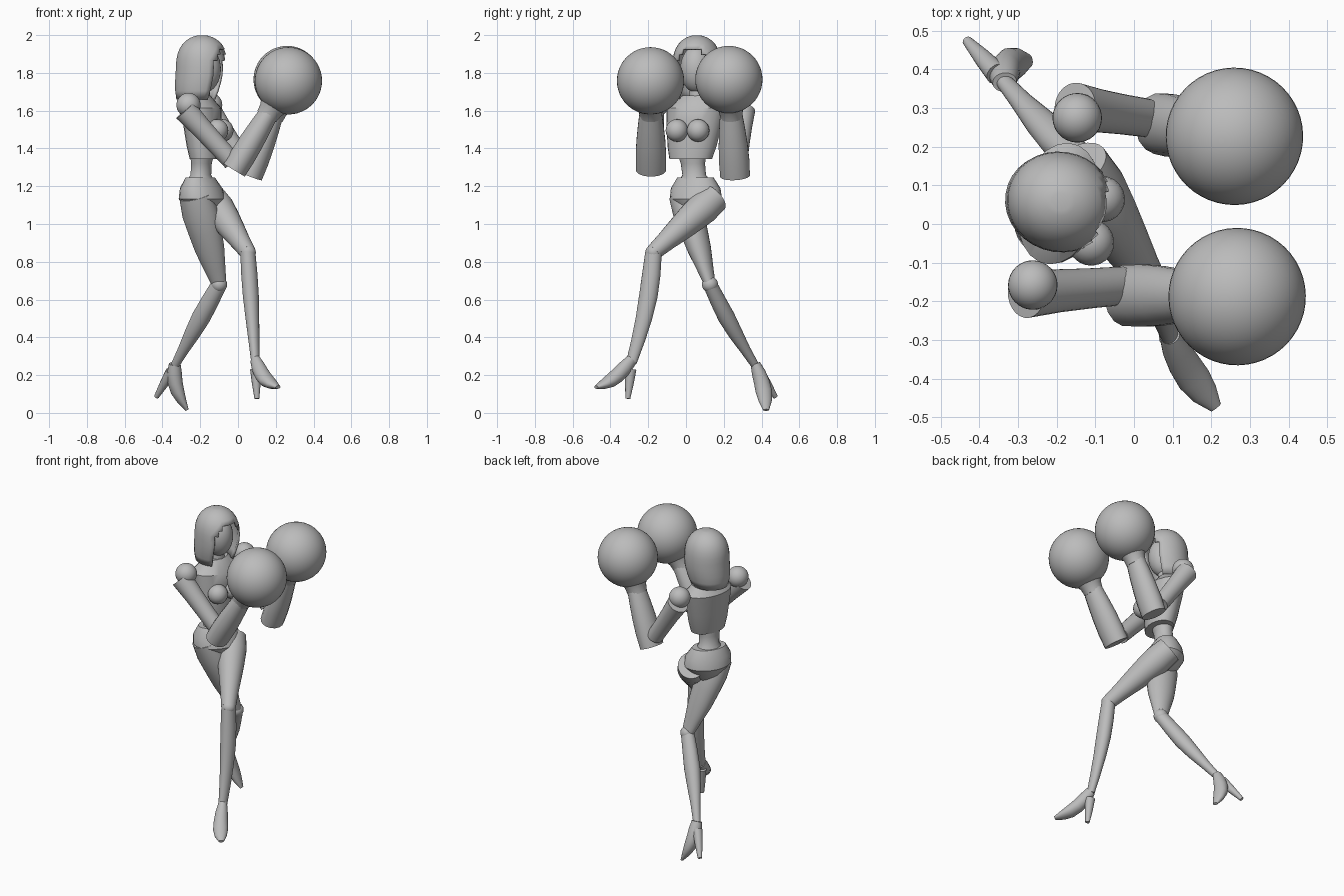
import bpy, bmesh, math
from mathutils import Vector

if "Cube" in bpy.data.objects:
    bpy.data.objects.remove(bpy.data.objects["Cube"])

grey = bpy.data.materials.new("plain_grey")
grey.use_nodes = True
grey.diffuse_color = (.5, .5, .5, 1)
grey.node_tree.nodes["Principled BSDF"].inputs["Base Color"].default_value = grey.diffuse_color

# The body is turned slightly away from the x axis, the hips a little more
UP = Vector((0, 0, 1))
ACROSS = Vector((0, 1, 0))
FACING = Vector((.97, -.24, 0))
SIDE = UP.cross(FACING)
HIP_SIDE = UP.cross(Vector((.86, -.5, 0)))


def finish(name, bm, angle=40):
    bmesh.ops.recalc_face_normals(bm, faces=bm.faces)
    mesh = bpy.data.meshes.new(name)
    bm.to_mesh(mesh)
    bm.free()
    mesh.materials.append(grey)
    obj = bpy.data.objects.new(name, mesh)
    bpy.context.collection.objects.link(obj)
    bpy.ops.object.select_all(action="DESELECT")
    obj.select_set(True)
    bpy.context.view_layer.objects.active = obj
    bpy.ops.object.shade_smooth_by_angle(angle=math.radians(angle))
    return obj


def ring(bm, center, a, b, sides):
    """Ellipse of vertices spanned by the two radius vectors a and b."""
    angles = [math.tau * (k + .5) / sides for k in range(sides)]
    return [bm.verts.new(center + a * math.cos(q) + b * math.sin(q)) for q in angles]


def bridge(bm, low, high, keep=lambda k: True):
    n = len(low)
    for k in range(n):
        if keep(k):
            bm.faces.new((low[k], low[(k + 1) % n], high[(k + 1) % n], high[k]))


def limb(name, start, end, radii, flat=(1, 1), ref=FACING, bow=(0, 0, 0), axis=None, sides=24):
    """Tapered tube: evenly spaced radii along ref; flat scales the other radius."""
    start, end, bow = Vector(start), Vector(end), Vector(bow)
    last = len(radii) - 1
    path = [start.lerp(end, i / last) + bow * math.sin(math.pi * i / last) for i in range(last + 1)]
    bm = bmesh.new()
    loops = []
    for i, r in enumerate(radii):
        along = axis or (path[min(i + 1, last)] - path[max(i - 1, 0)]).normalized()
        a = (ref - along * ref.dot(along)).normalized()
        squash = flat[0] + (flat[1] - flat[0]) * i / last
        loops.append(ring(bm, path[i], a * r, along.cross(a) * r * squash, sides))
    for low, high in zip(loops, loops[1:]):
        bridge(bm, low, high)
    bm.faces.new(loops[0])
    bm.faces.new(loops[-1])
    return finish(name, bm)


def ball(name, center, depth, width=None, height=None, sides=32):
    bm = bmesh.new()
    bmesh.ops.create_uvsphere(bm, u_segments=sides, v_segments=sides // 2, radius=1)
    for v in bm.verts:
        v.co = (Vector(center) + FACING * v.co.x * depth + SIDE * v.co.y * (width or depth)
                + UP * v.co.z * (height or depth))
    return finish(name, bm)


def hood(rows=12, columns=32):
    """Egg-shaped shell whose front columns stay open up to a pointed peak."""
    bm = bmesh.new()
    below = None
    for i in range(rows + 1):
        z = 1.66 + .338 * math.sin(math.pi / 2 * i / rows)
        h = (z - 1.8) / .2
        r = .14 * (math.sqrt(1 - h ** 3) if h > 0 else 1 - .35 * h * h)
        center = Vector((-.19 - max(-h, 0) * .03, .057, z))
        loop = ring(bm, center, FACING * r, SIDE * r * .93, columns)
        gap = 4 if z < 1.88 else 3 if z < 1.92 else 2 if z < 1.95 else 0
        if below:
            bridge(bm, below, loop, lambda k: not gap or gap <= k < columns - 1 - gap)
        below = loop
    bm.faces.new(below)
    loose = [v for v in bm.verts if not v.link_faces]
    bmesh.ops.delete(bm, geom=loose, context="VERTS")
    wall = finish("hood", bm).modifiers.new("thickness", "SOLIDIFY")
    wall.thickness = .014
    wall.offset = -1


# Head and torso
hood()
ball("head", (-.18, .055, 1.82), .09, .085, .125)
limb("neck", (-.2, .06, 1.6), (-.185, .06, 1.75), [.06, .045, .04])
limb("jacket", (-.175, .025, 1.345), (-.2, .06, 1.68), [.115, .132, .142, .152, .16, .08],
     flat=(.68, .64), ref=SIDE, axis=UP)
for side, s in (("left", 1), ("right", -1)):
    bust = Vector((-.165, .025, 1.495)) + FACING * .07 + SIDE * .058 * s
    ball(side + "_bust", bust, .06, sides=20)
limb("waist", (-.19, .03, 1.38), (-.2, .05, 1.2), [.08, .065, .063, .1],
     flat=(.8, .9), ref=SIDE, axis=UP)
limb("hips", (-.2, .05, 1.245), (-.18, .055, 1.02), [.105, .14, .145, .1, .03],
     flat=(.65, .95), ref=HIP_SIDE, axis=UP)


# Arms: ball shoulder, flared sleeve, wide forearm, cuff and round glove
def arm(side, s, shoulder, elbow, low, fist):
    shoulder, low, fist = Vector(shoulder), Vector(low), Vector(fist)
    sleeve = shoulder + SIDE * .025 * s - UP * .028 - FACING * .012
    wrist = low.lerp(fist, .64)
    ball(side + "_shoulder", shoulder, .064)
    limb(side + "_upper_arm", sleeve, elbow, [.064, .056, .052, .05], ref=ACROSS)
    limb(side + "_forearm", low, wrist, [.08, .082, .078, .07, .06], flat=(.83, .87),
         ref=ACROSS, sides=16)
    limb(side + "_cuff", low.lerp(fist, .6), low.lerp(fist, .75), [.058, .064, .085], ref=ACROSS)
    ball(side + "_glove", fist, .178, sides=48)


arm("right", -1, shoulder=(-.262, -.158, 1.63), elbow=(-.03, -.16, 1.33),
    low=(-.02, -.185, 1.285), fist=(.267, -.188, 1.758))
arm("left", 1, shoulder=(-.147, .275, 1.63), elbow=(.03, .275, 1.33),
    low=(.065, .26, 1.255), fist=(.26, .227, 1.765))


# Legs: thigh, ball knee, shin and high-heeled shoe
def leg(side, hip, knee, ankle, toe, heel, thigh, shin, thigh_flat, shin_flat, shin_bow, arch, shoe_ref):
    ankle, heel = Vector(ankle), Vector(heel)
    limb(side + "_thigh", hip, knee, thigh, flat=thigh_flat)
    ball(side + "_knee", knee, .043, sides=20)
    limb(side + "_shin", knee, ankle, shin, flat=shin_flat, bow=shin_bow)
    limb(side + "_shoe", ankle + UP * .01, toe, [.026, .037, .042, .044, .036, .016],
         flat=(1.2, .55), ref=shoe_ref, bow=arch)
    limb(side + "_heel", ankle.lerp(heel, .2), heel, [.03, .023, .013], ref=shoe_ref, sides=12)


leg("right", hip=(-.225, -.015, 1.15), knee=(-.1, .127, .68), ankle=(-.335, .367, .25),
    toe=(-.27, .424, .015), heel=(-.432, .474, .085),
    thigh=[.088, .098, .09, .08, .06, .04], thigh_flat=(.85, .72),
    shin=[.042, .047, .05, .042, .03, .022], shin_flat=(.88, .95),
    shin_bow=(0, -.01, 0), arch=(-.025, .012, 0), shoe_ref=Vector((-.2, 1, 0)))
leg("left", hip=(-.145, .152, 1.14), knee=(.052, -.172, .85), ankle=(.092, -.288, .27),
    toe=(.212, -.475, .136), heel=(.1, -.308, .075),
    thigh=[.08, .087, .078, .066, .053, .043], thigh_flat=(1, 1),
    shin=[.04, .043, .042, .036, .029, .022], shin_flat=(1.1, 1.3),
    shin_bow=(0, .02, 0), arch=(-.01, 0, -.025), shoe_ref=Vector((.82, .58, 0)))
